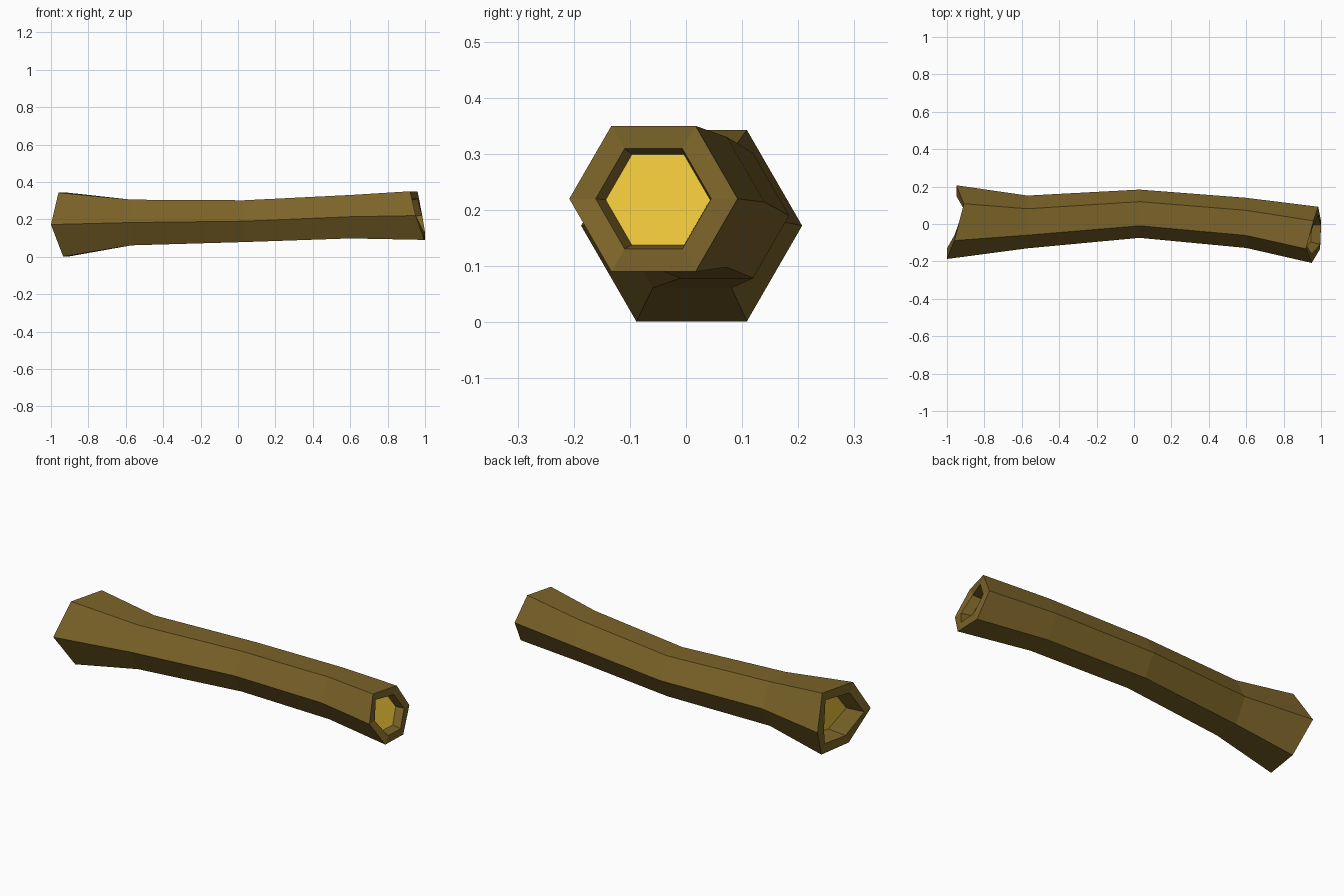
import bpy, bmesh, math

if "Cube" in bpy.data.objects:
    bpy.data.objects.remove(bpy.data.objects["Cube"])


def material(name, color):
    m = bpy.data.materials.new(name)
    m.diffuse_color = (*color, 1)
    m.use_nodes = True
    m.node_tree.nodes["Principled BSDF"].inputs["Base Color"].default_value = m.diffuse_color
    return m


bark = material("brown bark", (0.20, 0.126, 0.022))
core = material("yellow heartwood", (0.82, 0.55, 0.04))

# Uneven x positions of the six corners at each sawn end
# (order: back, back top, front top, front, front bottom, back bottom)
left_x = [-0.95, -0.91, -0.96, -1.0, -0.935, -0.905]
right_x = [0.985, 0.96, 0.92, 0.95, 0.995, 1.0]


def shifted(xs, d):
    return [x + d for x in xs]


# Hexagon rings from left recess floor to right recess floor:
# corner x positions, centre y, centre z, radius
rings = [
    (shifted(left_x, 0.10), 0.01, 0.173, 0.126),   # left recess floor
    (left_x, 0.01, 0.172, 0.14),                   # left recess edge
    (left_x, 0.01, 0.172, 0.197),                  # left flared end
    ([-0.57] * 6, 0.011, 0.183, 0.141),
    ([0.03] * 6, 0.055, 0.19, 0.129),
    ([0.60] * 6, 0.006, 0.214, 0.134),
    (right_x, -0.058, 0.22, 0.15),                 # right end
    (right_x, -0.058, 0.22, 0.103),                # right recess edge
    (shifted(right_x, -0.05), -0.05, 0.218, 0.093),  # right recess floor
]

# Hollow-ended log
bm = bmesh.new()
loops = []
for xs, cy, cz, r in rings:
    loops.append([bm.verts.new((xs[k],
                                cy + r * math.cos(k * math.pi / 3),
                                cz + r * math.sin(k * math.pi / 3)))
                  for k in range(6)])
for a, b in zip(loops, loops[1:]):
    for k in range(6):
        n = (k + 1) % 6
        bm.faces.new((a[k], a[n], b[n], b[k]))

# Yellow wood at the bottom of both recesses
for loop in (loops[0], loops[-1]):
    bm.faces.new(loop).material_index = 1

bmesh.ops.recalc_face_normals(bm, faces=bm.faces)
mesh = bpy.data.meshes.new("log")
bm.to_mesh(mesh)
bm.free()
mesh.materials.append(bark)
mesh.materials.append(core)
bpy.context.collection.objects.link(bpy.data.objects.new("log", mesh))
